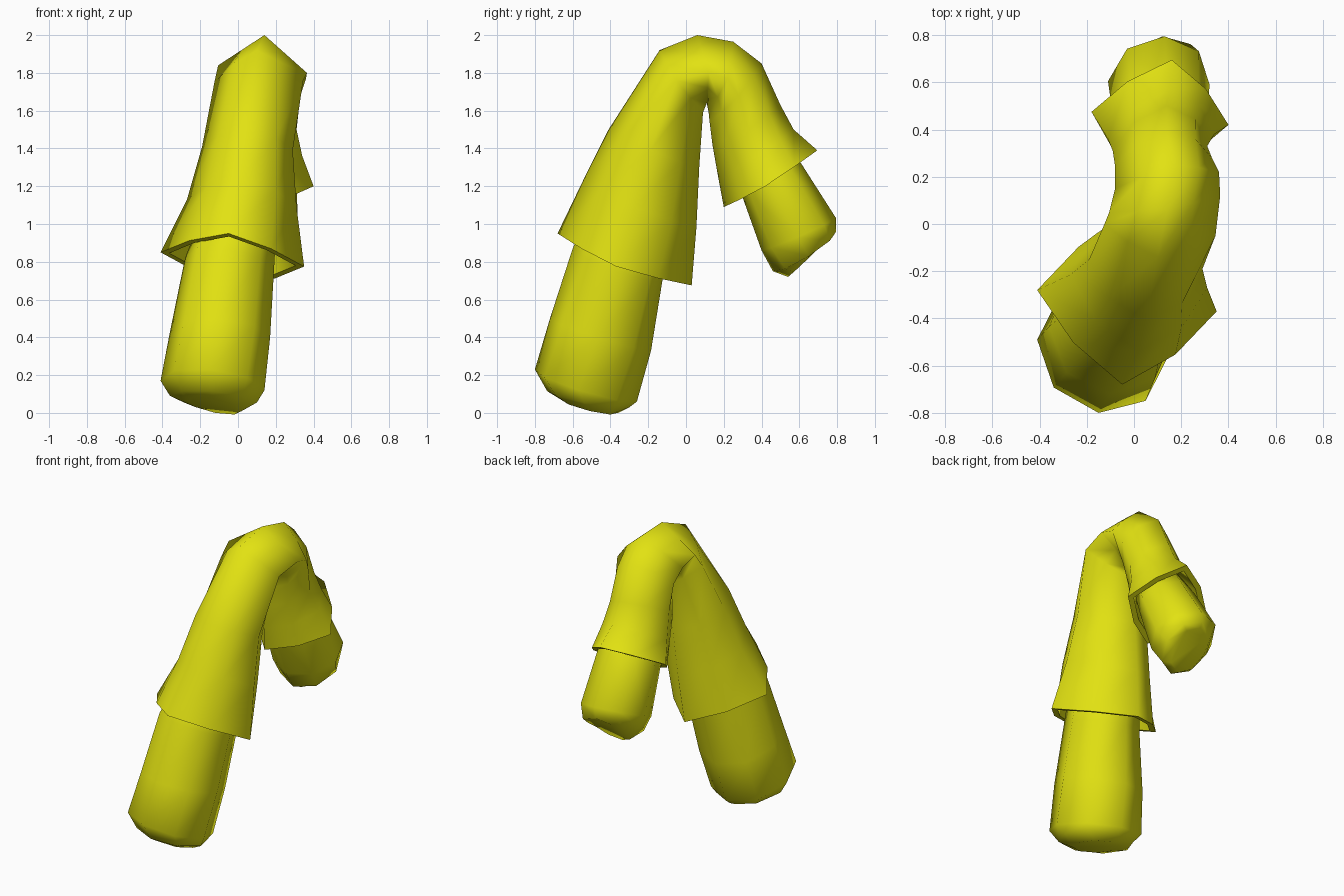
import bpy, bmesh
from mathutils import Vector

if "Cube" in bpy.data.objects:
    bpy.data.objects.remove(bpy.data.objects["Cube"])

yellow = bpy.data.materials.new("yellow")
yellow.diffuse_color = (0.76, 0.76, 0.006, 1)
yellow.use_nodes = True
yellow.node_tree.nodes["Principled BSDF"].inputs["Base Color"].default_value = yellow.diffuse_color


def ring(outer, side, inner, bulge, scale=1.0):
    """Eight points round a section: four corners and four bulged midpoints."""
    o, s, i = Vector(outer), Vector(side), Vector(inner)
    c = (o + i) / 2
    u, v = (o - c) * scale, (s - c) * scale
    corners = [u, v, -u, -v]
    pts = []
    for k in range(4):
        a, b = corners[k], corners[(k + 1) % 4]
        pts += [c + a, c + (a + b) * bulge]
    return pts


def loft(name, rings, sharp=()):
    """Skin the rings into one closed smooth tube, with chosen rings kept sharp."""
    bm = bmesh.new()
    loops = [[bm.verts.new(p) for p in r] for r in rings]
    for a, b in zip(loops, loops[1:]):
        for k in range(8):
            n = (k + 1) % 8
            bm.faces.new((a[k], a[n], b[n], b[k]))
    bm.faces.new(loops[0])
    bm.faces.new(loops[-1][::-1])
    bmesh.ops.recalc_face_normals(bm, faces=bm.faces)
    for f in bm.faces:
        f.smooth = True
    for r in sharp:
        for k in range(8):
            bm.edges.get((loops[r][k], loops[r][(k + 1) % 8])).smooth = False
    mesh = bpy.data.meshes.new(name)
    bm.to_mesh(mesh)
    bm.free()
    mesh.materials.append(yellow)
    bpy.context.collection.objects.link(bpy.data.objects.new(name, mesh))


# Bent sleeve: outer, side and inner corner of each section, then bulge
sleeve = [
    ((-.05, -.68, .95), (.35, -.37, .775), (-.01, .03, .675), .57),
    ((.02, -.54, 1.24), (.31, -.27, 1.09), (.02, .055, .98), .62),
    ((.05, -.41, 1.50), (.29, -.19, 1.39), (.05, .07, 1.30), .64),
    ((.10, -.14, 1.92), (.345, -.05, 1.76), (.12, .09, 1.59), .56),
    ((.14, .06, 2.00), (.365, .12, 1.80), (.12, .11, 1.64), .5),
    ((.17, .25, 1.965), (.36, .22, 1.77), (.11, .12, 1.59), .54),
    ((.14, .40, 1.85), (.33, .28, 1.68), (.11, .125, 1.54), .62),
    ((.14, .50, 1.63), (.31, .33, 1.50), (.08, .14, 1.42), .65),
    ((.15, .57, 1.50), (.34, .38, 1.36), (.08, .17, 1.25), .62),
    ((.16, .695, 1.39), (.40, .42, 1.20), (.06, .20, 1.09), .57),
]
# Lips and hollow mouths at both ends
front_mouth = [ring(*sleeve[1], .86), ring(*sleeve[0], .88)]
rear_mouth = [ring(*sleeve[-1], .85), ring(*sleeve[-2], .84)]
loft("sleeve", front_mouth + [ring(*s) for s in sleeve] + rear_mouth,
     sharp=(0, 1, 2, 11, 12, 13))

# Long front end, rounded at the bottom
front_end = [
    ((-.13, -.67, .075), (.02, -.51, .01), (-.12, -.36, .0)),
    ((-.14, -.735, .115), (.10, -.54, .055), (-.12, -.30, .03)),
    ((-.15, -.80, .23), (.14, -.57, .12), (-.12, -.26, .06)),
    ((-.10, -.72, .50), (.17, -.47, .40), (-.09, -.185, .33)),
    ((-.05, -.60, .87), (.19, -.36, .75), (-.04, -.125, .70)),
    ((.02, -.46, 1.17), (.21, -.25, 1.09), (.01, -.04, 1.0)),
]
loft("front_end", [ring(*s, .707) for s in front_end])

# Short rear end
rear_end = [
    ((.11, .765, .935), (.22, .65, .82), (.10, .54, .72)),
    ((.12, .795, .96), (.28, .65, .83), (.09, .46, .75)),
    ((.13, .795, 1.03), (.32, .59, .93), (.08, .40, .86)),
    ((.14, .61, 1.32), (.31, .45, 1.21), (.08, .30, 1.14)),
    ((.13, .51, 1.47), (.28, .37, 1.38), (.08, .23, 1.30)),
]
loft("rear_end", [ring(*s, .707) for s in rear_end])
